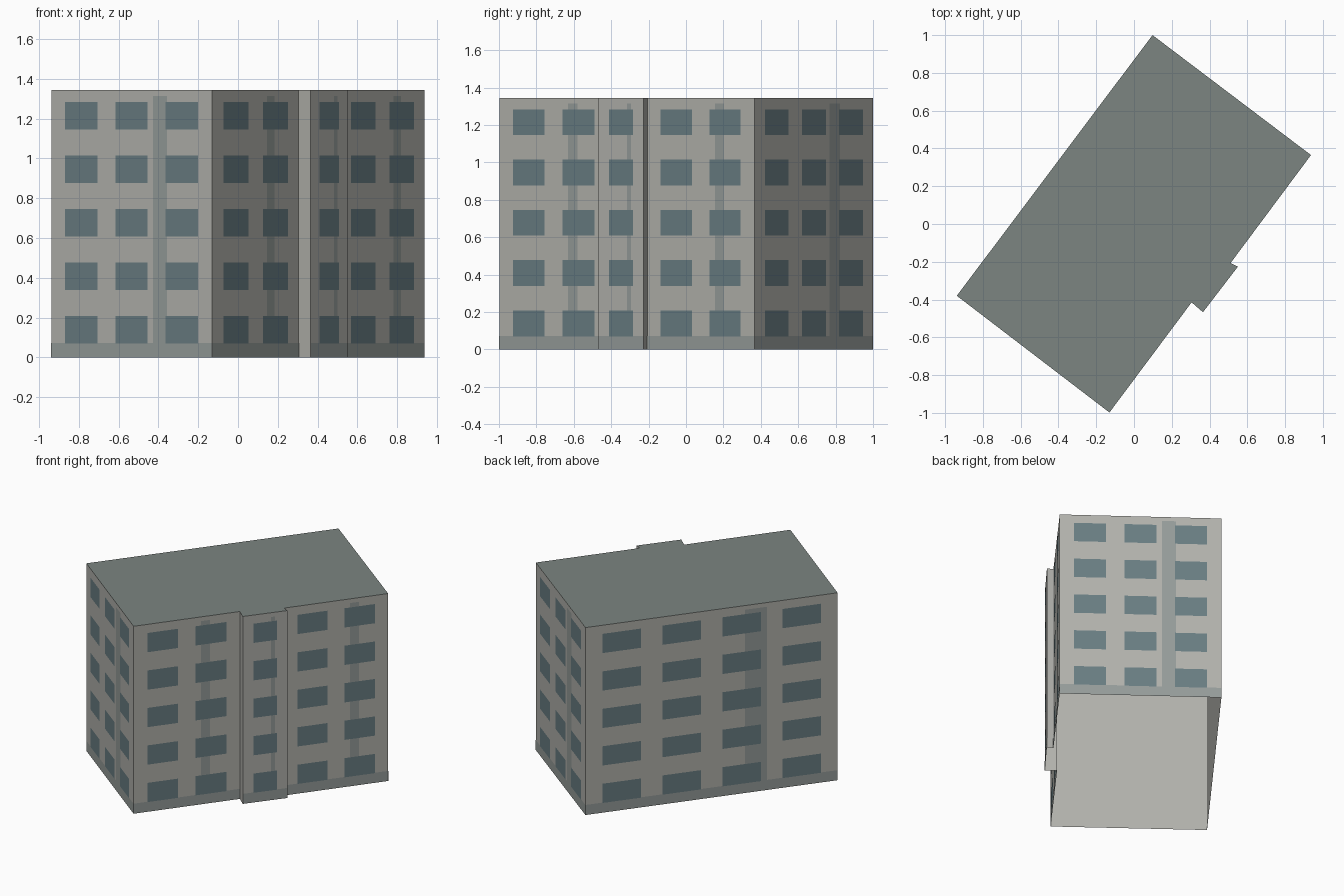
import bpy, bmesh
from mathutils import Vector

if "Cube" in bpy.data.objects:
    bpy.data.objects.remove(bpy.data.objects["Cube"])

HEIGHT, STOREYS = 1.345, 5
STOREY = HEIGHT / STOREYS

# Footprint, counter-clockwise from the left corner
H, G, F, E = (-0.938, -0.38), (-0.13, -0.998), (0.305, -0.415), (0.365, -0.467)
D, C, B, A = (0.55, -0.226), (0.511, -0.207), (0.937, 0.365), (0.098, 1.0)
FOOTPRINT = [H, G, F, E, D, C, B, A]
# Decorated walls: start, end, window columns
WALLS = [(H, G, 3), (G, F, 2), (E, D, 1), (C, B, 2), (B, A, 3), (A, H, 4)]


def material(name, rgb):
    m = bpy.data.materials.new(name)
    m.diffuse_color = (*rgb, 1)
    m.use_nodes = True
    m.node_tree.nodes["Principled BSDF"].inputs["Base Color"].default_value = m.diffuse_color
    return m


def finish(bm, name, *mats):
    mesh = bpy.data.meshes.new(name)
    bm.to_mesh(mesh)
    bm.free()
    for m in mats:
        mesh.materials.append(m)
    ob = bpy.data.objects.new(name, mesh)
    bpy.context.collection.objects.link(ob)
    return ob


def panel(bm, a, b, u0, u1, z0, z1, lift):
    """Flat rectangle lying just in front of the wall from a to b."""
    a, b = Vector(a), Vector(b)
    d = (b - a).normalized()
    out = Vector((d.y, -d.x)) * lift
    p, q = a.lerp(b, u0) + out, a.lerp(b, u1) + out
    bm.faces.new([bm.verts.new((c.x, c.y, z))
                  for c, z in ((p, z0), (q, z0), (q, z1), (p, z1))])


wall = material("wall_plaster", (0.44, 0.44, 0.41))
roof = material("roof_grey", (0.20, 0.235, 0.22))
glass = material("window_glass", (0.14, 0.205, 0.225))
stain = material("plinth_grey", (0.30, 0.33, 0.32))

# Main shell: extruded footprint, grey roof face, open underneath
bm = bmesh.new()
base = bm.faces.new([bm.verts.new((x, y, 0)) for x, y in FOOTPRINT])
ext = bmesh.ops.extrude_face_region(bm, geom=[base], use_keep_orig=True)
top = [v for v in ext["geom"] if isinstance(v, bmesh.types.BMVert)]
bmesh.ops.translate(bm, verts=top, vec=(0, 0, HEIGHT))
bmesh.ops.recalc_face_normals(bm, faces=bm.faces)
floor = [f for f in bm.faces if f.normal.z < -0.5]
bmesh.ops.delete(bm, geom=floor, context='FACES_ONLY')
for f in bm.faces:
    f.material_index = int(f.normal.z > 0.5)
finish(bm, "building_shell", wall, roof)

# Plinth bands, vertical weather streaks and window grids
plinths, streaks, windows = bmesh.new(), bmesh.new(), bmesh.new()
for a, b, n in WALLS:
    panel(plinths, a, b, 0, 1, 0, 0.072, 0.001)
    panel(streaks, a, b, 0.632, 0.72, 0.072, 1.315, 0.001)
    unit = 1 / (5 * n + 1)
    for col in range(n):
        u = (1.4 + 5 * col) * unit
        for row in range(STOREYS):
            z = row * STOREY + 0.07
            panel(windows, a, b, u, u + 3.2 * unit, z, z + 0.138, 0.002)
finish(plinths, "plinth_bands", stain)
finish(streaks, "weather_streaks", stain)
finish(windows, "windows", glass)
